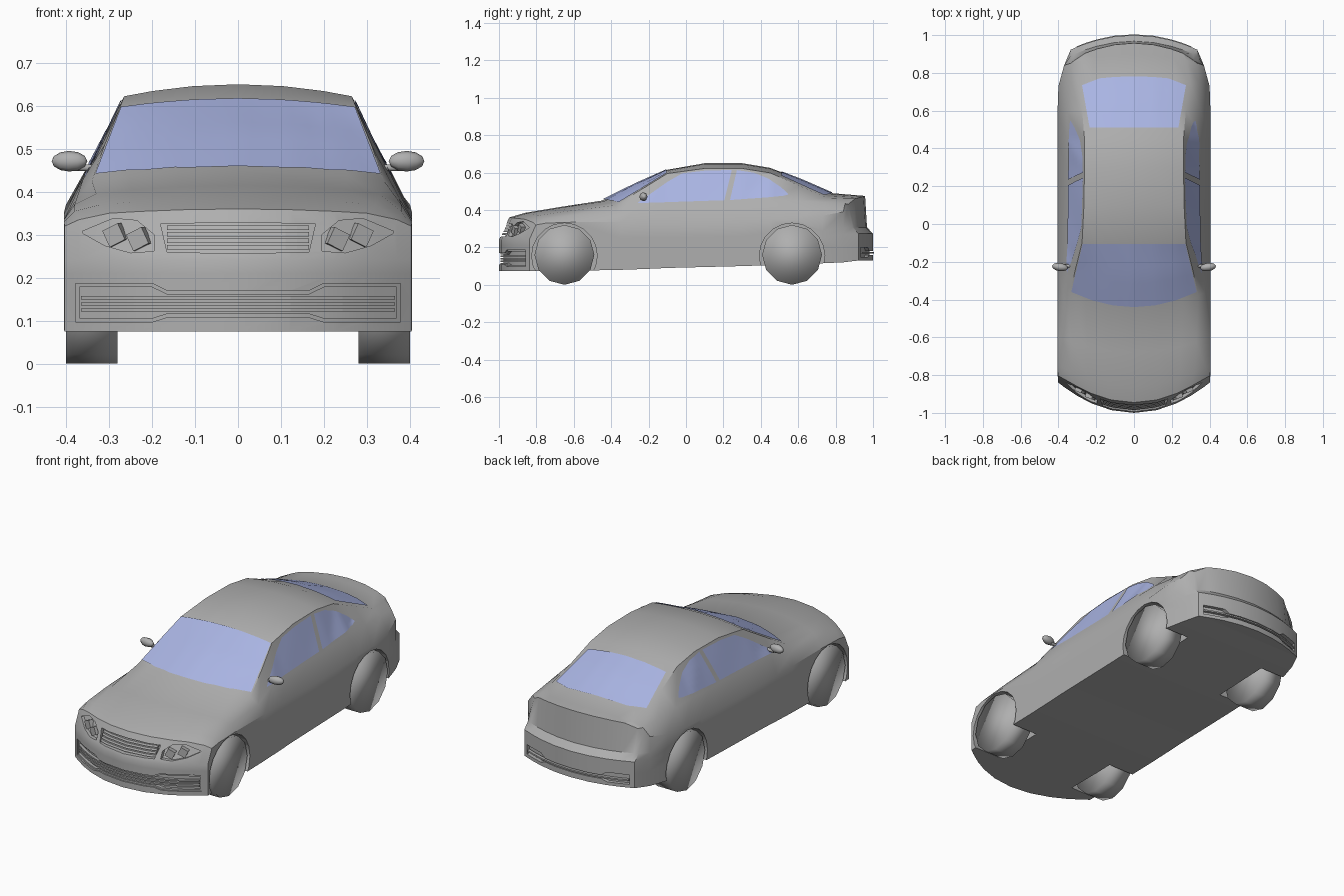
import bpy, bmesh, math
from mathutils import Vector
from mathutils.bvhtree import BVHTree

if "Cube" in bpy.data.objects:
    bpy.data.objects.remove(bpy.data.objects["Cube"])


def material(name, rgb):
    m = bpy.data.materials.new(name)
    m.use_nodes = True
    m.diffuse_color = (*rgb, 1)
    m.node_tree.nodes["Principled BSDF"].inputs["Base Color"].default_value = (*rgb, 1)
    return m


paint = material("grey_paint", (0.43, 0.43, 0.43))
glass = material("blue_glass", (0.40, 0.46, 0.77))


def make_object(name, bm, mat):
    mesh = bpy.data.meshes.new(name)
    bm.to_mesh(mesh)
    bm.free()
    mesh.materials.append(mat)
    ob = bpy.data.objects.new(name, mesh)
    bpy.context.collection.objects.link(ob)
    return ob


def activate(ob):
    bpy.ops.object.select_all(action='DESELECT')
    ob.select_set(True)
    bpy.context.view_layer.objects.active = ob


def smooth(ob, degrees=30):
    activate(ob)
    bpy.ops.object.shade_smooth_by_angle(angle=math.radians(degrees))


# Body stations: y, bend, width, sill z, shoulder z, belt x, belt z, edge x, edge z, centre z
stations = [
    (-1, .16, .403, .075, .32, .37, .335, .3, .35, .36),
    (-.86, .11, .405, .075, .33, .38, .355, .32, .37, .385),
    (-.68, .08, .405, .075, .335, .38, .37, .33, .395, .415),
    (-.45, .1, .405, .08, .335, .375, .385, .34, .425, .45),
    (-.28, .07, .405, .085, .335, .36, .43, .31, .51, .535),
    (-.1, 0, .405, .09, .335, .355, .43, .275, .595, .615),
    (.1, 0, .405, .095, .335, .352, .435, .265, .622, .65),
    (.3, 0, .405, .1, .34, .352, .44, .262, .622, .65),
    (.45, 0, .405, .105, .345, .353, .45, .262, .598, .625),
    (.62, -.03, .405, .11, .35, .355, .45, .275, .53, .56),
    (.78, -.05, .4, .115, .37, .345, .44, .295, .465, .49),
    (.9, -.07, .37, .12, .39, .335, .435, .28, .46, .48),
    (1, -.11, .335, .13, .39, .315, .43, .26, .46, .475),
]
ROWS = (0, .3, .55, .68, 1)


def lean(i, z):
    # Slope of the nose and tail panels
    if i == 0:
        return .5 * max(0, z - .25)
    if i == len(stations) - 1:
        return -min(.065, max(0, z - .28) * 1.2) + max(0, z - .43) * .5
    return 0


def body_point(i, x, z):
    y, bend = stations[i][:2]
    return (x, y + bend * (x / .4) ** 2 + lean(i, z), z)


def section(i):
    w, sill, shoulder, xb, zb, xe, ze, zc = stations[i][2:]
    half = [(w, sill + (shoulder - sill) * f) for f in ROWS]
    half += [(xb, zb), (xe, ze)]
    half += [(xe * k, ze + (zc - ze) * (1 - k * k)) for k in (.75, .4, 0)]
    return half + [(-x, z) for x, z in half[-2::-1]]


bm = bmesh.new()
rings = [[bm.verts.new(body_point(i, x, z)) for x, z in section(i)] for i in range(len(stations))]
for a, b in zip(rings, rings[1:]):
    for k in range(len(a) - 1):
        bm.faces.new((a[k], a[k + 1], b[k + 1], b[k]))
    bm.faces.new((a[0], b[0], b[-1], a[-1]))
# Nose and tail panels close the loft
for i in (0, len(stations) - 1):
    ring, shape = rings[i], section(i)
    inner = range(5, len(ring) - 5)
    grid = []
    for j in range(4):
        row = [bm.verts.new(body_point(i, shape[c][0], shape[j][1])) for c in inner]
        grid.append([ring[j]] + row + [ring[-1 - j]])
    grid.append(ring[4:len(ring) - 4])
    for low, high in zip(grid, grid[1:]):
        for k in range(len(low) - 1):
            bm.faces.new((low[k], low[k + 1], high[k + 1], high[k]))
    bm.faces.new(grid[0])
bmesh.ops.recalc_face_normals(bm, faces=bm.faces)
surface = BVHTree.FromBMesh(bm)
body = make_object("body", bm, paint)

# Project outlines onto the body along one of these directions
DIRS = {"front": Vector((0, 1, 0)), "rear": Vector((0, -1, 0)), "top": Vector((0, 0, -1)),
        "left": Vector((-1, 0, 0)), "right": Vector((1, 0, 0))}


def project(view, a, b, offset):
    d = DIRS[view]
    start = Vector((a, b, 0) if view == "top" else (0, a, b) if d.x else (a, 0, b)) - d * 3
    hit = surface.ray_cast(start, d)[0]
    return (hit if hit else start + d * 3) - d * offset


def refine(points, n):
    out = []
    for p, q in zip(points, points[1:]):
        out += [Vector(p).lerp(Vector(q), k / n) for k in range(n)]
    return out + [Vector(points[-1])]


def patch(name, view, lower, upper, offset, depth=0, mat=paint, rows=1, cols=4):
    """Sheet between two curves laid on the body; depth turns it into a solid."""
    bm = bmesh.new()
    grid = []
    for p, q in zip(refine(lower, cols), refine(upper, cols)):
        grid.append([bm.verts.new(project(view, *p.lerp(q, r / rows), offset)) for r in range(rows + 1)])
    for a, b in zip(grid, grid[1:]):
        for r in range(rows):
            bm.faces.new((a[r], b[r], b[r + 1], a[r + 1]))
    bm.normal_update()
    if depth:
        new = bmesh.ops.extrude_face_region(bm, geom=bm.faces[:], use_keep_orig=True)["geom"]
        verts = [v for v in new if isinstance(v, bmesh.types.BMVert)]
        bmesh.ops.translate(bm, verts=verts, vec=DIRS[view] * depth)
        bmesh.ops.recalc_face_normals(bm, faces=bm.faces)
    else:
        bmesh.ops.reverse_faces(bm, faces=[f for f in bm.faces if f.normal.dot(DIRS[view]) > 0])
    return make_object(name, bm, mat)


def cut(cutter):
    cutter.hide_render = True
    mod = body.modifiers.new("cut", 'BOOLEAN')
    mod.operation, mod.solver, mod.object = 'DIFFERENCE', 'EXACT', cutter
    activate(body)
    bpy.ops.object.modifier_apply(modifier=mod.name)
    bpy.data.objects.remove(cutter)


def both(points):
    return [(-x, z) for x, z in points] + [(x, z) for x, z in points[-2::-1]]


def recess(view, lower, upper, depth):
    cut(patch("cutter", view, lower, upper, .2, .2 + depth))


def slat(name, view, x, z, height, out):
    patch(name, view, both([(x, z), (0, z)]), both([(x, z + height), (0, z + height)]), out, .018, cols=6)


def cylinder(name, x, y, z, radius, width, sides):
    bpy.ops.mesh.primitive_cylinder_add(vertices=sides, radius=radius, depth=width,
                                        location=(x, y, z), rotation=(0, math.pi / 2, 0))
    ob = bpy.context.object
    ob.name = name
    ob.data.materials.append(paint)
    return ob


# Wheels and wheel arches
for end, y in (("front", -.65), ("rear", .567)):
    for side, s in (("left", 1), ("right", -1)):
        cut(cylinder("cutter", s * .4, y, .155, .175, .3, 20))
        wheel = cylinder(f"{end}_{side}_wheel", s * .34, y, .16, .16, .12, 12)
        bpy.ops.object.shade_smooth()

# Upper grille, lower intake with a stepped lip, rear bumper slot
recess("front", both([(.165, .26), (0, .256)]), both([(.18, .325), (0, .329)]), .025)
for k, depth in ((0, .008), (.009, .025)):
    recess("front", both([(.378 - k, .097 + k), (.2, .097 + k), (.165, .108 + k), (0, .108 + k)]),
           both([(.378 - k, .187 - k), (.2, .187 - k), (.165, .17 - k), (0, .17 - k)]), depth)
recess("rear", both([(.31, .148), (.2, .148), (.17, .16), (0, .16)]),
       both([(.31, .2), (.2, .2), (.17, .18), (0, .18)]), .02)
for n in range(4):
    slat(f"grille_slat_{n}", "front", .165, .266 + n * .015, .01, -.004)
for n in range(3):
    slat(f"intake_slat_{n}", "front", .365, .121 + n * .014, .008, -.008)
slat("rear_slat", "rear", .305, .166, .008, .004)

# Headlights: recessed pocket with two tilted lamps
for side, s in (("left", 1), ("right", -1)):
    low = [(.195, .262), (.25, .258), (.31, .275), (.36, .303)]
    high = [(.195, .3), (.235, .333), (.29, .338), (.362, .308)]
    recess("front", [(s * x, z) for x, z in low], [(s * x, z) for x, z in high], .02)
    for n, (x, z) in enumerate(((.23, .29), (.285, .299))):
        spot = project("front", s * x, z, -.012)
        bpy.ops.mesh.primitive_cube_add(size=.042, location=spot, rotation=(0, s * .45, s * .35))
        lamp = bpy.context.object
        lamp.name = f"{side}_lamp_{n}"
        lamp.scale.y = .6
        lamp.data.materials.append(paint)

# Windscreen and rear window
span = [k / 3 for k in range(-3, 4)]
windscreen = patch("windscreen", "top", [(.332 * t, -.44 + .08 * t * t) for t in span],
                   [(.272 * t, -.105) for t in span], .005, mat=glass, rows=8, cols=3)
rear_window = patch("rear_window", "top", [(.275 * t, .78 - .045 * t ** 4) for t in span],
                    [(.235 * t, .51) for t in span], .005, mat=glass, rows=8, cols=3)
smooth(windscreen)
smooth(rear_window)

for side, s in (("left", 1), ("right", -1)):
    # Side windows, split by the door pillar
    smooth(patch(f"{side}_door_window", side, [(-.26, .437), (-.15, .44), (-.04, .444), (.08, .448), (.205, .452)],
                 [(-.235, .455), (-.1, .55), (-.02, .596), (.1, .61), (.245, .614)], .004, mat=glass, rows=5))
    smooth(patch(f"{side}_quarter_window", side, [(.235, .453), (.33, .46), (.43, .467), (.52, .476), (.545, .482)],
                 [(.272, .613), (.36, .6), (.44, .568), (.51, .52), (.547, .486)], .004, mat=glass, rows=5))
    # Door mirrors
    bpy.ops.mesh.primitive_uv_sphere_add(segments=8, ring_count=6, radius=1, location=(s * .392, -.228, .471),
                                         rotation=(0, math.pi / 2, s * .15))
    mirror = bpy.context.object
    mirror.name = f"{side}_mirror"
    mirror.scale = (.024, .022, .042)
    mirror.data.materials.append(paint)
    smooth(mirror, 50)
    stem = cylinder(f"{side}_mirror_stem", s * .35, -.222, .456, .009, .06, 6)
    smooth(stem, 70)

smooth(body, 32)
